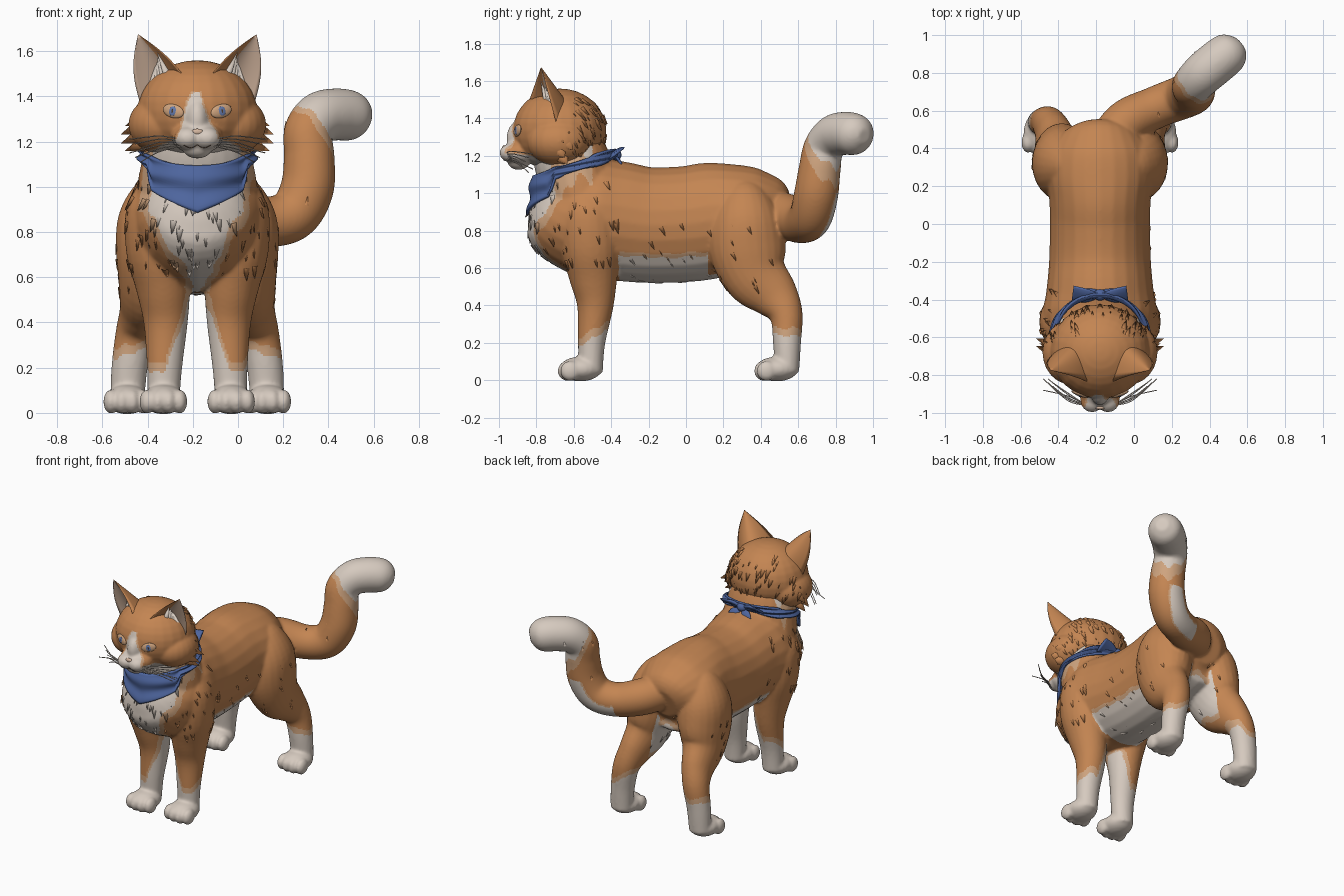
import bpy, bmesh, math, random
from mathutils import Vector, Matrix
from mathutils.bvhtree import BVHTree

random.seed(4)
if "Cube" in bpy.data.objects:
    bpy.data.objects.remove(bpy.data.objects["Cube"])

CENTRE_X = -0.18  # body midline; parts are modelled around local x = 0


def material(name, r, g, b):
    m = bpy.data.materials.new(name)
    m.use_nodes = True
    m.diffuse_color = (r, g, b, 1)
    node = m.node_tree.nodes["Principled BSDF"]
    node.inputs["Base Color"].default_value = (r, g, b, 1)
    node.inputs["Roughness"].default_value = 0.8
    return m


ORANGE = material("orange fur", 0.55, 0.235, 0.085)
WHITE = material("white fur", 0.67, 0.59, 0.52)
TAN = material("tan fur", 0.62, 0.37, 0.21)
PEACH = material("ear peach", 0.66, 0.47, 0.35)
BLUE = material("blue cloth", 0.075, 0.13, 0.34)
IRIS = material("eye blue", 0.13, 0.2, 0.42)
DARK = material("dark brown", 0.09, 0.05, 0.03)
FUR = [ORANGE, WHITE, TAN]


def finish(name, bm, mats):
    """Turn a bmesh into a smooth object on the midline."""
    bmesh.ops.recalc_face_normals(bm, faces=bm.faces)
    for f in bm.faces:
        f.smooth = True
    mesh = bpy.data.meshes.new(name)
    bm.to_mesh(mesh)
    bm.free()
    for m in mats:
        mesh.materials.append(m)
    obj = bpy.data.objects.new(name, mesh)
    obj.location.x = CENTRE_X
    bpy.context.collection.objects.link(obj)
    return obj


def spline(rows, steps):
    out = []
    for i in range(len(rows) - 1):
        a, b, c, d = (rows[max(0, min(len(rows) - 1, i + k))] for k in (-1, 0, 1, 2))
        for s in range(steps):
            t = s / steps
            out.append([0.5 * (2*q + (r-p)*t + (2*p-5*q+4*r-w)*t*t + (3*q-p-3*r+w)*t**3)
                        for p, q, r, w in zip(a, b, c, d)])
    return out + [list(rows[-1])]


def tube(bm, rows, ref=(1, 0, 0), sides=24, steps=5):
    """Elliptical loft through rows of x, y, z, radius along ref, other radius."""
    rows = spline(rows, steps)
    pts = [Vector(r[:3]) for r in rows]
    rings = []
    for i, r in enumerate(rows):
        t = (pts[min(i + 1, len(pts) - 1)] - pts[max(i - 1, 0)]).normalized()
        u = Vector(ref)
        u = (u - t * u.dot(t)).normalized()
        v = t.cross(u)
        rings.append([bm.verts.new(pts[i] + u * r[3] * math.cos(a) + v * r[4] * math.sin(a))
                      for a in (2 * math.pi * k / sides for k in range(sides))])
    for p, q in zip(rings, rings[1:]):
        for k in range(sides):
            bm.faces.new((p[k], p[k - 1], q[k - 1], q[k]))
    bm.faces.new(rings[0])
    bm.faces.new(rings[-1])


def ball(bm, pos, size, rot=None):
    m = Matrix.Translation(pos) @ (rot or Matrix()) @ Matrix.Diagonal((*size, 1))
    bmesh.ops.create_uvsphere(bm, u_segments=24, v_segments=16, radius=1, matrix=m)


def tuft(bm, base, direction, length, radius, index=0):
    d = Vector(direction).normalized()
    m = Matrix.Translation(Vector(base) + d * length / 2) @ d.to_track_quat('Z', 'Y').to_matrix().to_4x4()
    new = bmesh.ops.create_cone(bm, segments=6, radius1=radius, radius2=0, depth=length, matrix=m)
    for f in {f for v in new["verts"] for f in v.link_faces}:
        f.material_index = index


def sheet(bm, fn, nu, nv, index=0):
    g = [[bm.verts.new(fn(i / nu, j / nv)) for j in range(nv + 1)] for i in range(nu + 1)]
    for i in range(nu):
        for j in range(nv):
            bm.faces.new((g[i][j], g[i+1][j], g[i+1][j+1], g[i][j+1])).material_index = index


def fuse(obj, voxel, repeat):
    """Blend overlapping forms into one soft skin."""
    mod = obj.modifiers.new("fuse", 'REMESH')
    mod.mode, mod.voxel_size = 'VOXEL', voxel
    soft = obj.modifiers.new("soften", 'SMOOTH')
    soft.factor, soft.iterations = 0.5, repeat
    dg = bpy.context.evaluated_depsgraph_get()
    mesh = bpy.data.meshes.new_from_object(obj.evaluated_get(dg))
    obj.modifiers.clear()
    obj.data = mesh
    mesh.materials.clear()
    for m in FUR:
        mesh.materials.append(m)


def paint(obj, rule, rim):
    """White where the rule is positive, tan along its rim, orange elsewhere."""
    for p in obj.data.polygons:
        c = p.center
        wave = 0.012 * math.sin(31 * c.x + 17 * c.y + 9 * c.z) + 0.008 * math.sin(47 * c.y - 53 * c.x)
        w = rule(c, p.normal) + wave
        p.material_index = 1 if w > 0 else 2 if w > -rim else 0
        p.use_smooth = True


def scatter(name, obj, count, where, flow, length):
    bm = bmesh.new()
    faces = [p for p in obj.data.polygons if where(p.center)]
    for p in random.sample(faces, min(count, len(faces))):
        size = length * random.uniform(0.6, 1.2)
        along = Vector(flow) - p.normal * p.normal.dot(Vector(flow))
        tuft(bm, p.center - p.normal * 0.01, along.normalized() + p.normal * 0.28, size, size * 0.34, p.material_index)
    finish(name, bm, FUR)


# Torso, neck, legs, paws and curved tail
bm = bmesh.new()
tube(bm, [(0, -.785, .985, .08, .09), (0, -.74, .955, .185, .19), (0, -.65, .9, .265, .275), (0, -.5, .865, .305, .325),
          (0, -.36, .85, .285, .32), (0, -.2, .83, .27, .31), (0, 0, .835, .265, .31), (0, .14, .855, .27, .31),
          (0, .28, .87, .29, .285), (0, .4, .875, .27, .255), (0, .47, .875, .215, .205), (0, .52, .86, .11, .11)])
tube(bm, [(0, -.53, .9, .28, .22), (0, -.57, 1.03, .262, .21), (0, -.595, 1.12, .245, .205), (0, -.62, 1.2, .23, .2),
          (0, -.65, 1.3, .2, .18)])
FRONT_LEG = [(.15, -.51, .04, .07, .065), (.145, -.505, .2, .078, .073), (.14, -.485, .4, .098, .098),
             (.15, -.495, .55, .12, .13), (.17, -.51, .72, .145, .16), (.18, -.52, .9, .135, .15), (.17, -.5, 1, .08, .1)]
HIND_LEG = [(.31, .54, .04, .075, .065), (.3, .54, .2, .08, .075), (.275, .535, .35, .087, .09),
            (.245, .475, .45, .1, .13), (.22, .375, .56, .13, .175), (.2, .33, .7, .16, .205),
            (.185, .32, .85, .165, .19), (.15, .31, .98, .12, .13), (.1, .3, 1.07, .04, .04)]
for s in (-1, 1):
    for leg in (FRONT_LEG, HIND_LEG):
        tube(bm, [(s * r[0], *r[1:]) for r in leg])
        x, y = s * leg[0][0], leg[0][1]
        ball(bm, (x, y - .055, .06), (.095, .115, .066))
        for k in (-1.5, -.5, .5, 1.5):
            ball(bm, (x + k * .048, y - .13 + abs(k) * .014, .05), (.034, .054, .054))
tube(bm, [(0, .36, .92, .11, .11), (.13, .53, .88, .12, .12), (.29, .615, .845, .112, .112), (.42, .665, .875, .115, .115),
          (.485, .695, .99, .118, .118), (.495, .715, 1.13, .112, .112), (.49, .735, 1.24, .107, .107),
          (.54, .79, 1.305, .113, .113), (.61, .85, 1.32, .115, .115), (.68, .905, 1.315, .11, .11),
          (.72, .935, 1.31, .085, .085), (.745, .955, 1.305, .04, .04)], ref=(-.5, .85, 0), sides=40, steps=9)
body = finish("body_and_tail", bm, FUR)
fuse(body, 0.0095, 8)
TAIL_PATCH = Vector((-.05, .85, -.5)).normalized()


def body_rule(c, n):
    if c.x > .25 and c.y > .56 and c.z > .7:
        tip = .6 * (c.x - .5) + .6 * (c.y - .76) + .5 * (c.z - 1.25)
        return max(tip, n.dot(TAIL_PATCH) - .86 if c.z < 1.0 else -1)
    inner = max(0, -n.x * math.copysign(1, c.x))
    if c.y < 0:
        w = (.22 + .28 * inner + .5 * (c.y + .5) - c.z) * (1 - .65 * inner)
    else:
        w = .25 + .08 * inner - c.z
    if c.y < -.5 and c.z > .5:
        w = max(w, min(.2, (c.z - .53) * .55) - abs(c.x))
    if -.36 < c.y < .12:
        w = max(w, (.66 - c.z) * 2)
    if .1 < c.y < .47:
        w = max(w, .66 - c.z if abs(c.x) < .1 else -1, min(inner - .6, c.z - .45, .75 - c.z))
    return w


paint(body, body_rule, 0.04)
scatter("shoulder_fur", body, 120, lambda c: c.y < -.36 and .62 < c.z < 1.08, (0, .25, -1), .052)
scatter("flank_fur", body, 90, lambda c: -.3 < c.y < .5 and .5 < c.z < .85, (0, .5, -1), .042)
scatter("tail_fur", body, 24, lambda c: .3 < c.x < .55 and c.y > .56 and .8 < c.z < 1.3, (.1, .1, 1), .035)

# Head with cheeks, bridge and muzzle
bm = bmesh.new()
ball(bm, (0, -.675, 1.335), (.265, .25, .225))
ball(bm, (0, -.885, 1.22), (.115, .09, .075))
ball(bm, (0, -.875, 1.295), (.055, .085, .1))
ball(bm, (0, -.895, 1.17), (.065, .06, .045))
for s in (-1, 1):
    ball(bm, (s * .155, -.68, 1.275), (.15, .17, .13))
    ball(bm, (s * .042, -.935, 1.215), (.062, .062, .05))
head = finish("head", bm, FUR)
fuse(head, 0.008, 9)


def head_rule(c, n):
    if c.y > -.7 or c.z > 1.42:
        return -1
    half = max(.015 + (1.41 - c.z) * .42, .19 - (c.z - 1.17) * 2)
    return min(half, .23) - abs(c.x)


paint(head, head_rule, 0.012)
scatter("head_fur", head, 120, lambda c: c.y > -.62 and c.z < 1.53, (0, .5, -.8), .05)
bm = bmesh.new()
for s in (-1, 1):
    for z, y, size in ((1.34, -.64, .06), (1.3, -.68, .09), (1.27, -.64, .11), (1.23, -.68, .11), (1.19, -.66, .09)):
        tuft(bm, (s * .24, y, z), (s * .9, .3, -.35), size, size * .4)
finish("cheek_fur", bm, FUR)

# Cupped ears: outer sheet, orange inner rim and peach lining
for side, s in (("right", -1), ("left", 1)):
    inner_base, outer_base, tip = Vector((.07, -.835, 1.505)), Vector((.25, -.69, 1.36)), Vector((.262, -.775, 1.675))

    def ear_point(u, t, depth):
        p = inner_base.lerp(outer_base, u).lerp(tip, t)
        cup = 4 * u * (1 - u) * (1 - t) * depth
        p += Vector((.022 * (2 * u - .8) * math.sin(math.pi * t) - .4 * cup, cup, cup * .25))
        return Vector((s * p.x, p.y, p.z))

    bm = bmesh.new()
    sheet(bm, lambda u, t: ear_point(u, t, .14), 15, 12)
    sheet(bm, lambda u, t: ear_point(u * .28, t, .06), 4, 12)
    sheet(bm, lambda u, t: ear_point(.28 + u * .72, t, .06), 11, 12, 1)
    bmesh.ops.remove_doubles(bm, verts=bm.verts, dist=0.0005)
    finish(side + "_ear", bm, [ORANGE, PEACH])
    # pale fringe growing up out of the ear opening
    bm = bmesh.new()
    for k in range(5):
        root = ear_point(.36 + .1 * k, .08, .05)
        tuft(bm, root, (s * (.35 - .12 * k), -.25, .8), .13, .022, 1)
    finish(side + "_ear_fur", bm, FUR)

# Eyes, nose and mouth are set on the face surface
skin = BVHTree.FromPolygons([v.co for v in head.data.vertices], [tuple(p.vertices) for p in head.data.polygons])


def on_face(x, z):
    return skin.ray_cast(Vector((x, -2, z)), Vector((0, 1, 0)))[0]


for side, s in (("right", -1), ("left", 1)):
    hit = on_face(s * .106, 1.335)
    n = Vector((s * .38, -1, .02)).normalized()
    rot = n.to_track_quat('Z', 'Y').to_matrix().to_4x4() @ Matrix.Rotation(s * .25, 4, 'Z')
    for part, mat, lift, size in (("eye", TAN, 0, (.05, .03, .012)), ("iris", IRIS, .009, (.018, .021, .0045)),
                                  ("pupil", DARK, .0125, (.004, .01, .002))):
        bm = bmesh.new()
        ball(bm, hit + n * lift, size, rot)
        finish(side + "_" + part, bm, [mat])

bm = bmesh.new()
ball(bm, on_face(0, 1.243), (.026, .01, .014))
finish("nose", bm, [PEACH])


def strand(name, points, radius, mat):
    bm = bmesh.new()
    tube(bm, [(*p, radius, radius) for p in points], ref=(0, .3, 1), sides=6)
    finish(name, bm, [mat])


strand("mouth", [on_face(.012 * k, 1.185 - .012 * abs(math.sin(k * math.pi / 5))) for k in range(-5, 6)], .002, DARK)

# Whiskers
for s in (-1, 1):
    for k in range(6):
        drop = .035 - .02 * k
        strand("whisker", [(s * .07, -.96, 1.2 + drop * .3), (s * .17, -.935 + .008 * k, 1.2 + drop * .7),
                           (s * (.3 - .025 * (k % 3)), -.82 - .02 * (k % 4), 1.175 + drop)], .0026, WHITE)

# Neckerchief: slanted band dropping to a point in front
bm = bmesh.new()


def cloth(u, v):
    a = 2 * math.pi * u
    front, across = math.cos(a), abs(math.sin(a))
    drop = max(.05, min(.21 - .09 * across, 1.3 * front - .58))
    fold = .008 * math.sin(v * 10 + front * 5)
    radius = .228 + .022 * v * max(0, front) + fold
    width = (.252 + .012 * v + fold) * (1 - .08 * max(0, front))
    return (math.sin(a) * width, -.6 - front * radius, 1.165 - .07 * front - v * drop)


sheet(bm, cloth, 80, 14)
bmesh.ops.remove_doubles(bm, verts=bm.verts, dist=0.0005)
scarf = finish("neckerchief", bm, [BLUE])
scarf.modifiers.new("thickness", 'SOLIDIFY').thickness = 0.014

# Knot with two loops and two loose ends
bm = bmesh.new()
ball(bm, (0, -.375, 1.205), (.035, .03, .03))
for s in (-1, 1):
    tube(bm, [(s * .01, -.38, 1.205, .015, .01), (s * .07, -.38, 1.215, .045, .014), (s * .145, -.37, 1.215, .055, .008)],
         ref=(0, .8, .6), sides=10)
    tube(bm, [(s * .01, -.37, 1.19, .012, .008), (s * .05, -.35, 1.16, .034, .009), (s * .085, -.335, 1.11, .012, .006)],
         sides=10)
finish("neckerchief_knot", bm, [BLUE])
